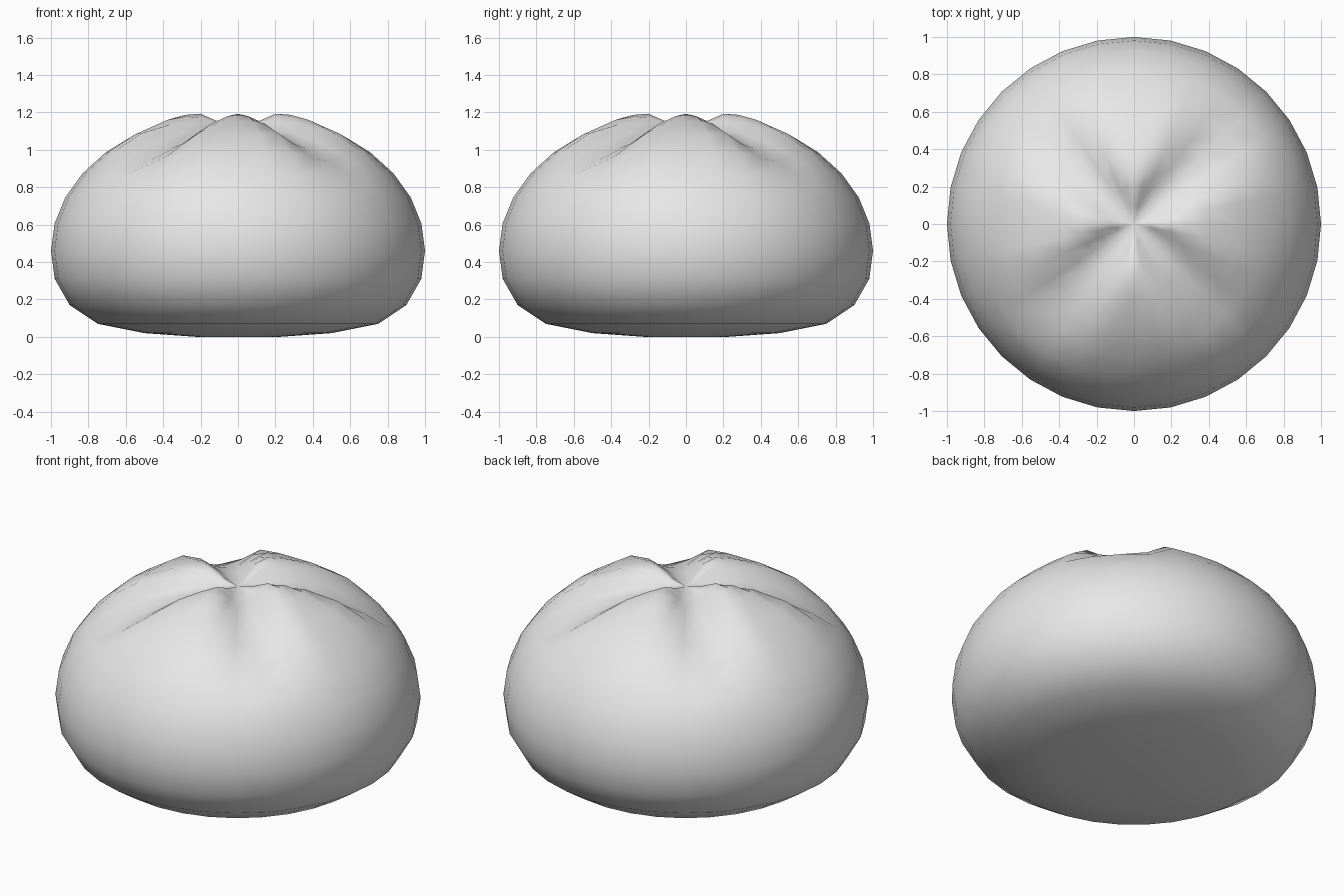
import bpy, bmesh, math

cube = bpy.data.objects.get("Cube")
if cube:
    bpy.data.objects.remove(cube, do_unlink=True)

SIDES = 32
MID, HEIGHT = 0.46, 0.745

dough = bpy.data.materials.new("dough_grey")
dough.use_nodes = True
grey = (0.8, 0.8, 0.8, 1)
dough.diffuse_color = grey
dough.node_tree.nodes["Principled BSDF"].inputs["Base Color"].default_value = grey


def smooth(t):
    t = max(0.0, min(1.0, t))
    return t * t * (3 - 2 * t)


def score_depth(x, y):
    """How far the diagonal cross presses into the crust at this point."""
    r = math.hypot(x, y)
    across = abs(abs(x) - abs(y)) / math.sqrt(2)
    width = 0.14 + 0.17 * r
    groove = 1 - smooth((across / width - 0.15) / 0.75)
    fade = 1 - smooth((r - 0.62) / 0.24)
    lip = math.exp(-((across / width - 1.05) / 0.3) ** 2)
    return (0.085 * groove - 0.012 * lip) * fade


# Flattened base, then an elliptical dome that gets finer towards the top
profile = [(0.22, 0.0), (0.5, 0.02), (0.75, 0.07), (0.9, 0.17), (0.98, 0.31)]
profile += [(math.cos(a), MID + HEIGHT * math.sin(a))
            for a in (math.radians(90 * k / 8) for k in range(7))]
profile += [(r, MID + HEIGHT * math.sqrt(1 - r * r)) for r in (0.28, 0.2, 0.1)]

bm = bmesh.new()
rings = []
for r, z in profile:
    ring = []
    for i in range(SIDES):
        a = math.tau * i / SIDES
        x, y = r * math.cos(a), r * math.sin(a)
        press = score_depth(x, y) if z > MID else 0
        # Press along the dome normal
        nz = (z - MID) / HEIGHT
        ring.append(bm.verts.new((x * (1 - press * 0.7), y * (1 - press * 0.7),
                                  z - press * (0.35 + 0.65 * nz))))
    rings.append(ring)
for low, high in zip(rings, rings[1:]):
    for i in range(SIDES):
        j = (i + 1) % SIDES
        bm.faces.new((low[i], low[j], high[j], high[i]))

# Close the base and the sunken centre of the cross
bottom = bm.verts.new((0, 0, 0))
top = bm.verts.new((0, 0, MID + HEIGHT - score_depth(0, 0)))
for i in range(SIDES):
    j = (i + 1) % SIDES
    bm.faces.new((bottom, rings[0][j], rings[0][i]))
    bm.faces.new((top, rings[-1][i], rings[-1][j]))

mesh = bpy.data.meshes.new("scored_bun")
bm.to_mesh(mesh)
bm.free()
mesh.materials.append(dough)
for p in mesh.polygons:
    p.use_smooth = True
bun = bpy.data.objects.new("scored_bun", mesh)
bpy.context.collection.objects.link(bun)
